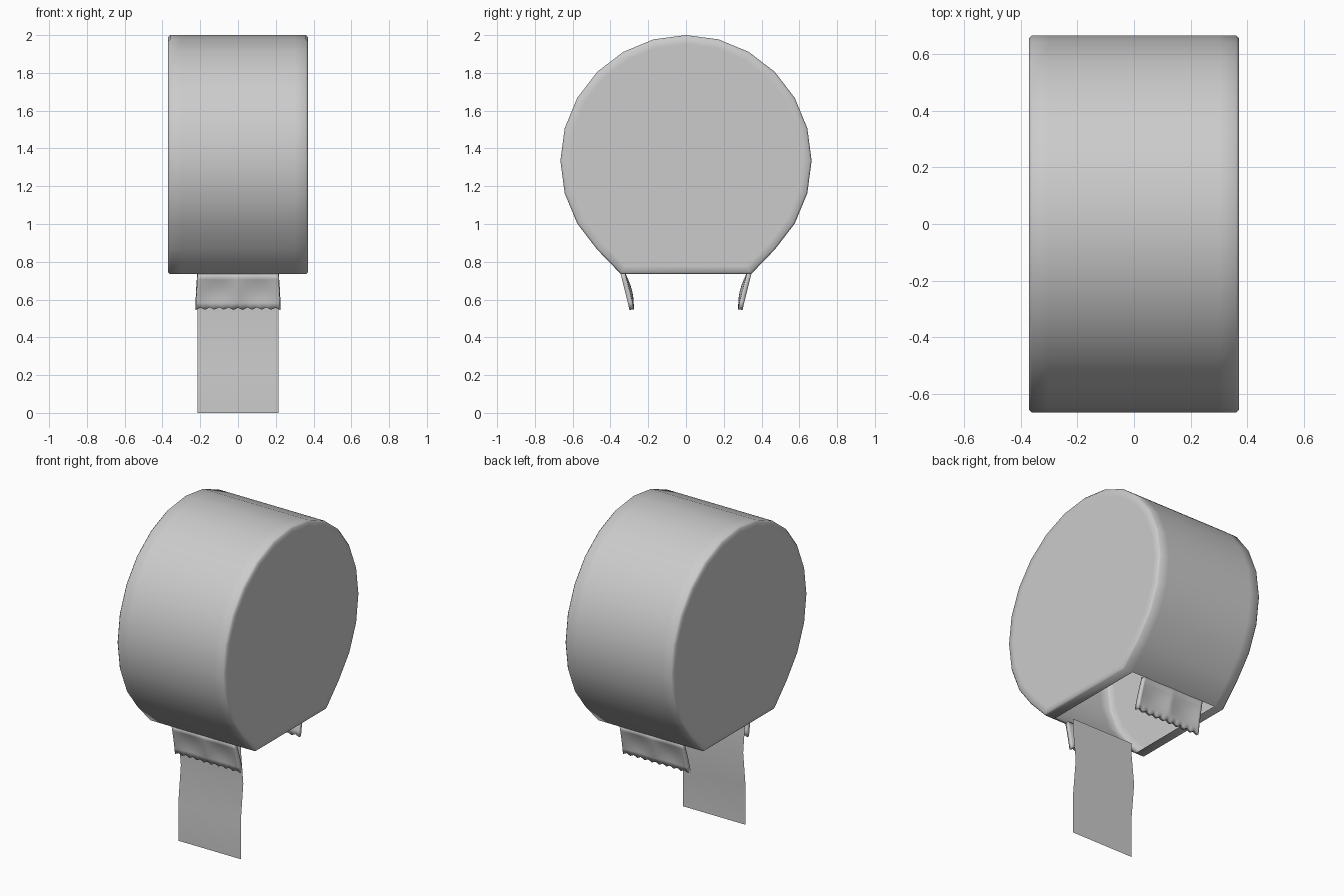
import bpy, bmesh, math

if "Cube" in bpy.data.objects:
    bpy.data.objects.remove(bpy.data.objects["Cube"])


def make_object(name, bm, angle):
    bmesh.ops.recalc_face_normals(bm, faces=bm.faces)
    mesh = bpy.data.meshes.new(name)
    bm.to_mesh(mesh)
    bm.free()
    ob = bpy.data.objects.new(name, mesh)
    bpy.context.collection.objects.link(ob)
    bpy.ops.object.select_all(action='DESELECT')
    ob.select_set(True)
    bpy.context.view_layer.objects.active = ob
    bpy.ops.object.shade_smooth_by_angle(angle=math.radians(angle))
    return ob


# Housing: 24-sided drum cut flat at the bottom, with the underside left open
CZ, R = 1.335, 0.665
outline = [(0.345, 0.735)]
for i in range(19):
    a = math.radians(135 - 15 * i)
    outline.append((R * math.sin(a), CZ + R * math.cos(a)))
outline.append((-0.345, 0.735))
n = len(outline)

# (x, scale) of each ring; scaled rings round the rim
half = [(0.37, 0.93), (0.37, 0.985), (0.36, 1.0), (0.30, 1.0)]
stations = half + [(-x, s) for x, s in reversed(half)]
bm = bmesh.new()
rings = [[bm.verts.new((x, y * s, CZ + (z - CZ) * s)) for y, z in outline]
         for x, s in stations]
for k in range(len(rings) - 1):
    for i in range(n):
        j = (i + 1) % n
        if j == 0 and k == 3:      # open mouth between the two side lips
            continue
        bm.faces.new((rings[k][i], rings[k][j], rings[k + 1][j], rings[k + 1][i]))
bm.faces.new(rings[0])
bm.faces.new(rings[-1])
make_object("housing", bm, 65)


# Tear flaps: embossed plates with a serrated lower edge
def tear_flap(name, side):
    cols, rows = 36, 6
    bm = bmesh.new()
    grid = []
    for r in range(rows + 1):
        t = r / rows
        row = []
        for c in range(cols + 1):
            u = c / cols * 2 - 1
            x = u * (0.215 + 0.01 * t)
            z = 0.74 - 0.187 * t
            if r == rows:
                z -= 0.006 * math.cos(c * math.pi / 2)
            bulge = 0.014 * abs(math.sin(math.pi * u)) * math.sin(math.pi * t)
            y = 0.335 - 0.047 * t - bulge
            row.append(bm.verts.new((x, side * y, z)))
        grid.append(row)
    for r in range(rows):
        for c in range(cols):
            bm.faces.new((grid[r][c], grid[r][c + 1],
                          grid[r + 1][c + 1], grid[r + 1][c]))
    ob = make_object(name, bm, 40)
    mod = ob.modifiers.new("thickness", 'SOLIDIFY')
    mod.thickness = 0.024
    mod.offset = 0


tear_flap("front_tear_flap", -1)
tear_flap("back_tear_flap", 1)

# Hanging paper sheet
path = [(-0.28, 0.74), (-0.277, 0.66), (-0.255, 0.46), (-0.28, 0.23), (-0.28, 0.0)]
bm = bmesh.new()
rows = [[bm.verts.new((x, y, z)) for x in (-0.215, 0.0, 0.215)] for y, z in path]
for a, b in zip(rows, rows[1:]):
    for c in range(2):
        bm.faces.new((a[c], a[c + 1], b[c + 1], b[c]))
make_object("paper_sheet", bm, 60)
